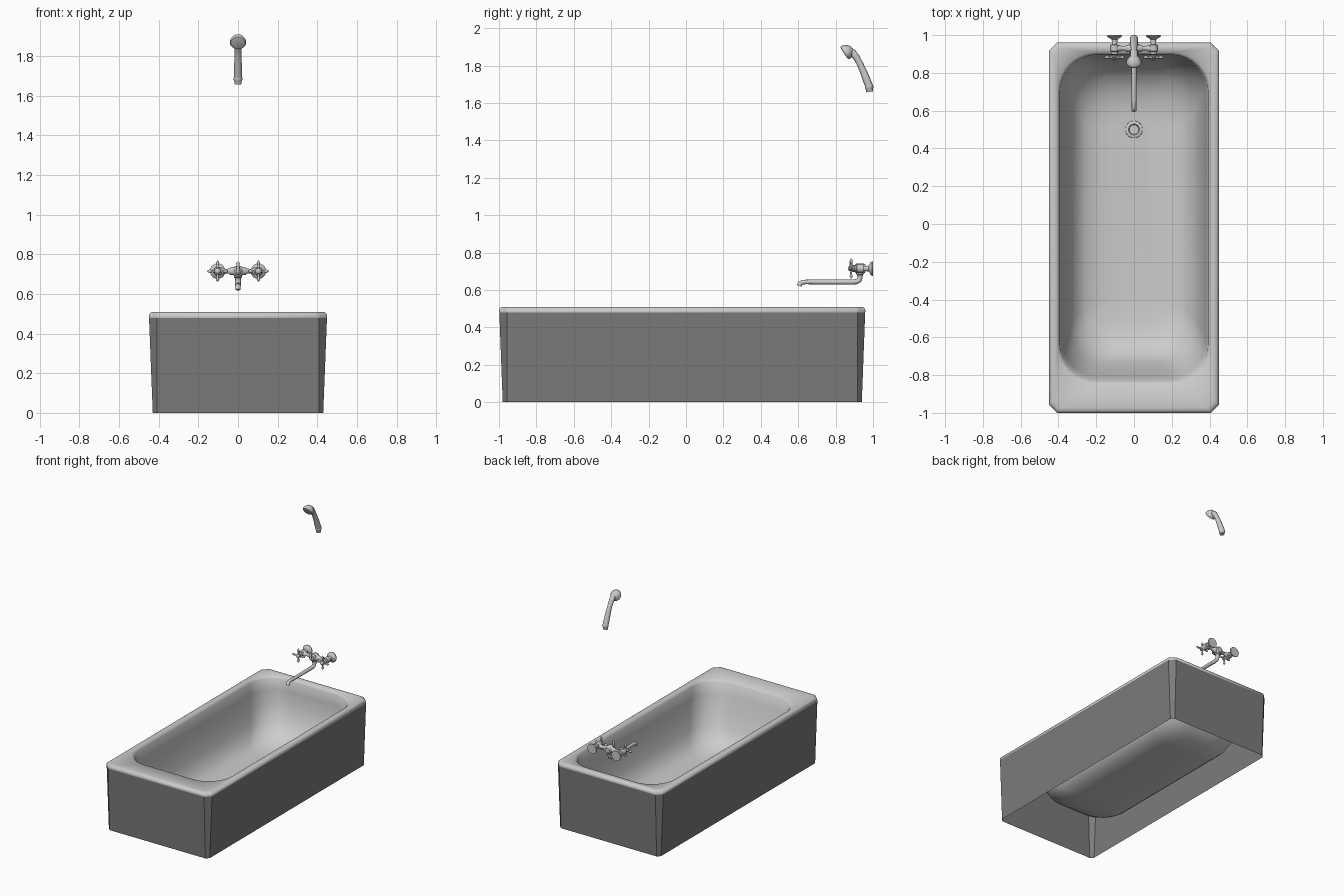
import bpy, bmesh, math
from mathutils import Vector

if "Cube" in bpy.data.objects:
    bpy.data.objects.remove(bpy.data.objects["Cube"])


def grey(name, v):
    m = bpy.data.materials.new(name)
    m.diffuse_color = (v, v, v, 1)
    m.use_nodes = True
    m.node_tree.nodes["Principled BSDF"].inputs["Base Color"].default_value = m.diffuse_color
    return m


DARK, MID, METAL = grey("dark_grey", .2), grey("mid_grey", .62), grey("metal_grey", .6)


def finish(name, bm, angle=40, mat=METAL):
    bmesh.ops.recalc_face_normals(bm, faces=bm.faces)
    me = bpy.data.meshes.new(name)
    bm.to_mesh(me)
    bm.free()
    me.materials.append(mat)
    ob = bpy.data.objects.new(name, me)
    bpy.context.collection.objects.link(ob)
    bpy.ops.object.select_all(action='DESELECT')
    ob.select_set(True)
    bpy.context.view_layer.objects.active = ob
    bpy.ops.object.shade_smooth_by_angle(angle=math.radians(angle))
    return ob


def loft(bm, rings, start=True, end=True):
    vr = [[bm.verts.new(p) for p in r] for r in rings]
    for a, b in zip(vr, vr[1:]):
        n = len(a)
        for i in range(n):
            bm.faces.new((a[i], a[(i + 1) % n], b[(i + 1) % n], b[i]))
    if start:
        bm.faces.new(vr[0])
    if end:
        bm.faces.new(vr[-1])


def tube(name, pts, radii, n=16):
    """Round section of changing radius swept along a path."""
    pts = [Vector(p) for p in pts]
    rings = []
    for i, (p, r) in enumerate(zip(pts, radii)):
        t = (pts[min(i + 1, len(pts) - 1)] - pts[max(i - 1, 0)]).normalized()
        s = Vector((0, 1, 0)) if abs(t.x) > 0.9 else Vector((1, 0, 0))
        u = t.cross(s).normalized()
        s = u.cross(t)
        rings.append([p + r * (math.cos(a) * s + math.sin(a) * u)
                      for a in (2 * math.pi * k / n for k in range(n))])
    bm = bmesh.new()
    loft(bm, rings)
    return finish(name, bm)


def turned(name, origin, axis, profile, n=20):
    """Straight turned part: profile is (distance, radius) along axis."""
    o, d = Vector(origin), Vector(axis).normalized()
    pts = [o + d * t for t, _ in profile]
    s = Vector((0, 1, 0)) if abs(d.x) > 0.9 else Vector((1, 0, 0))
    u = d.cross(s).normalized()
    s = u.cross(d)
    bm = bmesh.new()
    loft(bm, [[p + r * (math.cos(a) * s + math.sin(a) * u)
               for a in (2 * math.pi * k / n for k in range(n))]
              for p, (_, r) in zip(pts, profile)])
    return finish(name, bm)


def rect_ring(hx, y0, y1, r, z, chamfer=False, seg=8):
    out = []
    corners = [(hx - r, y1 - r), (-hx + r, y1 - r), (-hx + r, y0 + r), (hx - r, y0 + r)]
    for c, (cx, cy) in enumerate(corners):
        for k in range(seg + 1):
            f = k / seg
            a = (c + f) * math.pi / 2
            dx, dy = math.cos(a), math.sin(a)
            if chamfer:
                b0, b1 = c * math.pi / 2, (c + 1) * math.pi / 2
                dx = math.cos(b0) * (1 - f) + math.cos(b1) * f
                dy = math.sin(b0) * (1 - f) + math.sin(b1) * f
            out.append((cx + r * dx, cy + r * dy, z))
    return out


# Tub apron: open-bottomed tapered walls
bm = bmesh.new()
loft(bm, [rect_ring(*r, chamfer=True) for r in
          ((.43, -.98, .94, .022, 0), (.449, -.998, .958, .04, .48))], False, False)
finish("tub_apron", bm, 30, DARK)

# Tub rim and basin as one shell
outer = [(.449, -.998, .958, .04, .48), (.45, -1, .96, .042, .488), (.446, -.996, .956, .042, .501),
         (.436, -.986, .946, .042, .509), (.422, -.972, .932, .042, .51)]
inner = [(.405, -.848, .908, .2, .507), (.393, -.832, .896, .2, .49),
         (.384, -.81, .892, .2, .41), (.37, -.775, .882, .2, .31),
         (.345, -.735, .845, .2, .2), (.31, -.69, .785, .2, .12),
         (.255, -.62, .705, .18, .076), (.18, -.53, .63, .13, .056),
         (.09, -.4, .56, .06, .05)]
bm = bmesh.new()
loft(bm, [rect_ring(*r, chamfer=True) for r in outer] + [rect_ring(*r) for r in inner], start=False)
finish("tub_basin", bm, 60, MID)

# Drain fitting
turned("drain", (0, .5, .05), (0, 0, 1),
       [(0, .046), (.008, .045), (.012, .039), (.011, .029), (.003, .025), (.003, .004)], 24)

# Faucet: two wall mounts, valves and cross handles
ZF, YF = .715, .93
for side, sx in (("left", -.103), ("right", .103)):
    turned(side + "_wall_mount", (sx, 1, ZF), (0, -1, 0),
           [(0, .038), (.006, .039), (.012, .034), (.018, .022), (.024, .015), (.05, .014),
            (.052, .023), (.085, .023), (.09, .017), (.1, .02), (.106, .012),
            (.118, .012), (.126, .015), (.132, .01), (.135, .003)])
    for i, (dx, dz) in enumerate(((1, 0), (0, 1), (-1, 0), (0, -1))):
        turned(f"{side}_handle_spoke_{i}", (sx, .883, ZF), (dx, 0, dz),
               [(0, .008), (.025, .0055), (.033, .006), (.04, .009), (.046, .007), (.053, .002)], 10)

# Faucet crossbar with swollen centre
half = [(.1, .018), (.075, .017), (.065, .011), (.045, .013), (.04, .018), (.025, .02), (.012, .025)]
prof = [(-x, r) for x, r in half] + [(x, r) for x, r in reversed(half)]
turned("faucet_crossbar", (0, YF, ZF), (1, 0, 0), prof)

# Diverter knob at the centre
turned("diverter_knob", (0, YF + .03, ZF), (0, -1, 0),
       [(0, .02), (.01, .027), (.05, .027), (.058, .018), (.066, .018), (.075, .01), (.08, .003)])
turned("diverter_lever", (0, .883, ZF), (0, 0, 1),
       [(0, .009), (.03, .008), (.04, .009), (.05, .002)], 10)

# Spout
turned("spout_collar", (0, YF, .705), (0, 0, -1),
       [(0, .02), (.02, .02), (.024, .016), (.03, .016), (.034, .013)])
tube("spout", [(0, .93, .69), (0, .93, .665), (0, .926, .653), (0, .914, .645), (0, .89, .643),
               (0, .64, .643), (0, .62, .641), (0, .61, .635), (0, .606, .622)],
     [.014, .014, .014, .014, .014, .012, .012, .013, .014])

# Shower: round head, curved handle, wall holder
turned("shower_head", (0, .847, 1.866), (0, .83, .55),
       [(-.002, .03), (0, .037), (.006, .041), (.016, .04), (.03, .033), (.044, .021), (.05, .006)], 24)
tube("shower_handle", [(0, .87, 1.882), (0, .892, 1.868), (0, .912, 1.842), (0, .93, 1.81),
                       (0, .95, 1.765), (0, .968, 1.718), (0, .98, 1.688)],
     [.018, .02, .018, .017, .019, .021, .021])
turned("shower_holder", (0, .978, 1.695), (0, .12, -.99),
       [(0, .021), (.004, .022), (.016, .022), (.02, .019), (.036, .018)], 16)
